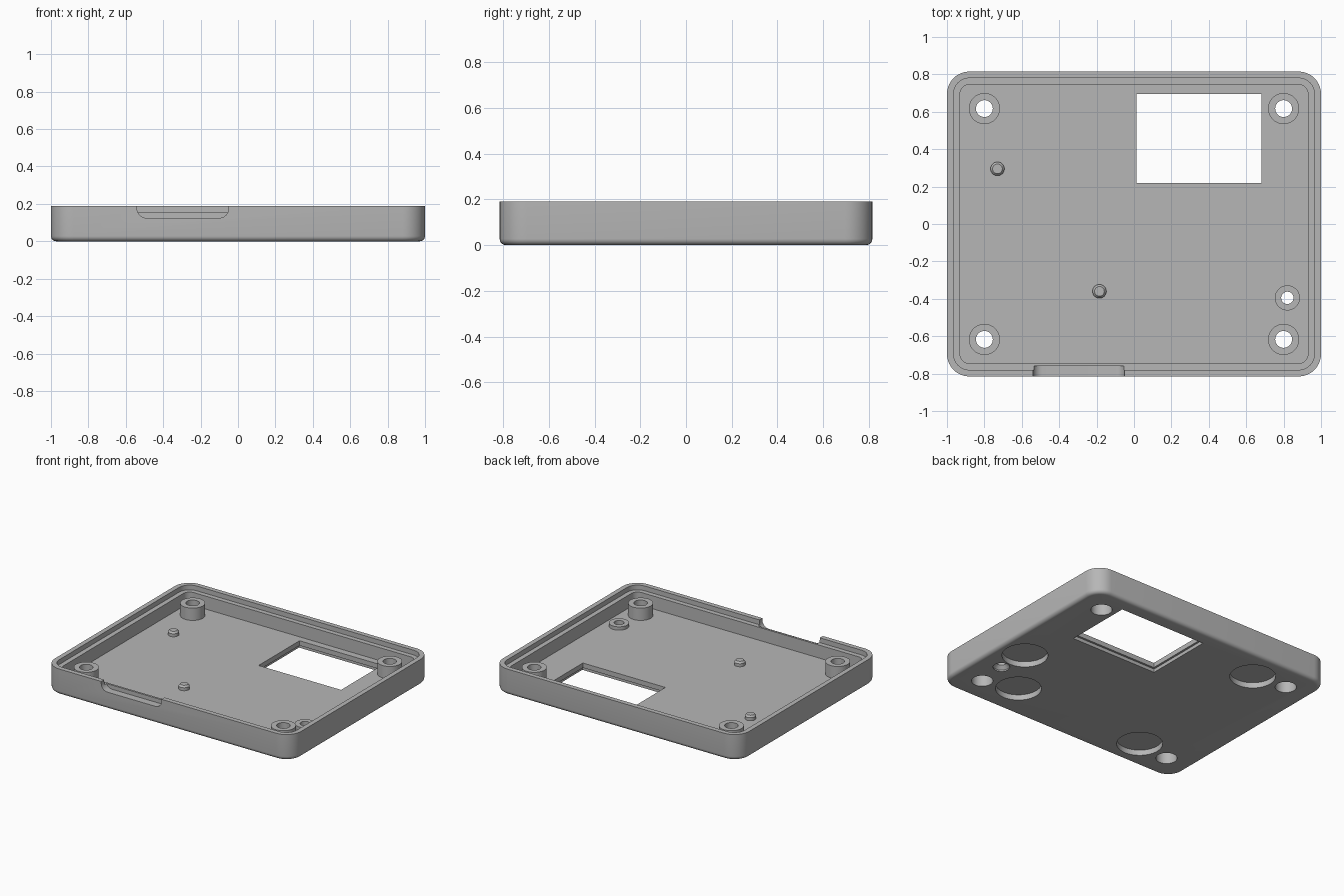
import bpy, bmesh, math
from math import sin, cos, pi
from mathutils import Matrix

cube = bpy.data.objects.get("Cube")
if cube:
    bpy.data.objects.remove(cube, do_unlink=True)

grey = bpy.data.materials.new("plain grey")
grey.use_nodes = True
tone = (0.47, 0.47, 0.47, 1)
grey.diffuse_color = tone
grey.node_tree.nodes["Principled BSDF"].inputs["Base Color"].default_value = tone

HEIGHT, FLOOR, LEDGE = 0.19, 0.06, 0.155


def rounded_loop(w, h, r, inset=0.0, steps=10):
    """Rounded rectangle outline, offset inwards from fixed corner centres."""
    pts = []
    for k, (sx, sy) in enumerate([(1, 1), (-1, 1), (-1, -1), (1, -1)]):
        for i in range(steps + 1):
            a = (k + i / steps) * pi / 2
            pts.append((sx * (w / 2 - r) + (r - inset) * cos(a),
                        sy * (h / 2 - r) + (r - inset) * sin(a)))
    return pts


def circle(r, n=48):
    return [(r * cos(2 * pi * i / n), r * sin(2 * pi * i / n)) for i in range(n)]


def loft(name, layers, matrix=Matrix()):
    """Closed solid through a stack of (outline, z) layers."""
    bm = bmesh.new()
    rings = [[bm.verts.new((x, y, z)) for x, y in pts] for pts, z in layers]
    for a, b in zip(rings, rings[1:]):
        n = len(a)
        for i in range(n):
            bm.faces.new((a[i], a[(i + 1) % n], b[(i + 1) % n], b[i]))
    bm.faces.new(rings[0][::-1])
    bm.faces.new(rings[-1])
    bmesh.ops.recalc_face_normals(bm, faces=bm.faces)
    bm.transform(matrix)
    mesh = bpy.data.meshes.new(name)
    bm.to_mesh(mesh)
    bm.free()
    mesh.materials.append(grey)
    obj = bpy.data.objects.new(name, mesh)
    bpy.context.collection.objects.link(obj)
    return obj


def turned(name, x, y, profile):
    """Round part from (radius, z) pairs."""
    return loft(name, [(circle(r), z) for r, z in profile], Matrix.Translation((x, y, 0)))


def box(name, x0, x1, y0, y1, z0, z1):
    pts = [(x0, y0), (x1, y0), (x1, y1), (x0, y1)]
    return loft(name, [(pts, z0), (pts, z1)])


# Shell: filleted base, outer wall, stepped lip, inner wall and floor
fillet = 0.028
section = [(fillet * (1 - sin(a)), fillet * (1 - cos(a)))
           for a in (i * pi / 12 for i in range(7))]
section += [(0, HEIGHT), (0.035, HEIGHT), (0.035, LEDGE), (0.07, LEDGE), (0.07, FLOOR)]
tray = loft("case_half", [(rounded_loop(2, 1.63, 0.12, i), z) for i, z in section])


def combine(part, operation):
    part.hide_render = True
    mod = tray.modifiers.new(part.name, 'BOOLEAN')
    mod.operation, mod.object, mod.solver = operation, part, 'EXACT'
    bpy.context.view_layer.objects.active = tray
    bpy.ops.object.modifier_apply(modifier=mod.name)
    bpy.data.objects.remove(part, do_unlink=True)


corners = [(sx * 0.8, sy * 0.617) for sx in (-1, 1) for sy in (-1, 1)]
button = (0.82, -0.395)

# Raised bosses and locating pins
for x, y in corners:
    combine(turned("screw_boss", x, y, [(0.083, 0.05), (0.083, 0.15)]), 'UNION')
combine(turned("small_boss", *button, [(0.067, 0.05), (0.067, 0.085)]), 'UNION')
for x, y in [(-0.73, 0.295), (-0.185, -0.36)]:
    combine(turned("locating_pin", x, y,
                   [(0.037, 0.05), (0.037, 0.082), (0.026, 0.095)]), 'UNION')

# Screw holes with wide counterbores underneath
for x, y in corners:
    combine(turned("screw_hole", x, y, [(0.071, -0.05), (0.071, 0.1),
                                        (0.045, 0.1), (0.045, 0.3)]), 'DIFFERENCE')
combine(turned("small_hole", *button, [(0.056, -0.05), (0.056, 0.01),
                                       (0.033, 0.035), (0.033, 0.3)]), 'DIFFERENCE')

# Round foot recesses in the underside
for x, y in [(0.8, -0.175), (0.55, -0.54), (-0.54, 0.585), (-0.54, -0.585)]:
    combine(turned("foot_recess", x, y, [(0.153, -0.05), (0.153, 0.04)]), 'DIFFERENCE')

# Screen window with a shallow step underneath
combine(box("window", 0.013, 0.683, 0.22, 0.695, -0.05, 0.3), 'DIFFERENCE')
combine(box("window_step", -0.002, 0.698, 0.205, 0.71, -0.05, 0.025), 'DIFFERENCE')

# Rounded notch in the front wall, leaving a thin inner wall
notch_low, notch_high = 0.125, 0.425
outline = rounded_loop(0.49, notch_high - notch_low, 0.05)
stand = (Matrix.Translation((-0.295, 0, (notch_low + notch_high) / 2))
         @ Matrix.Rotation(pi / 2, 4, 'X'))
combine(loft("notch", [(outline, 0.76), (outline, 0.9)], stand), 'DIFFERENCE')

# Smooth curved walls, crisp edges
bpy.ops.object.select_all(action='DESELECT')
tray.select_set(True)
bpy.context.view_layer.objects.active = tray
bpy.ops.object.shade_smooth_by_angle(angle=math.radians(30))
